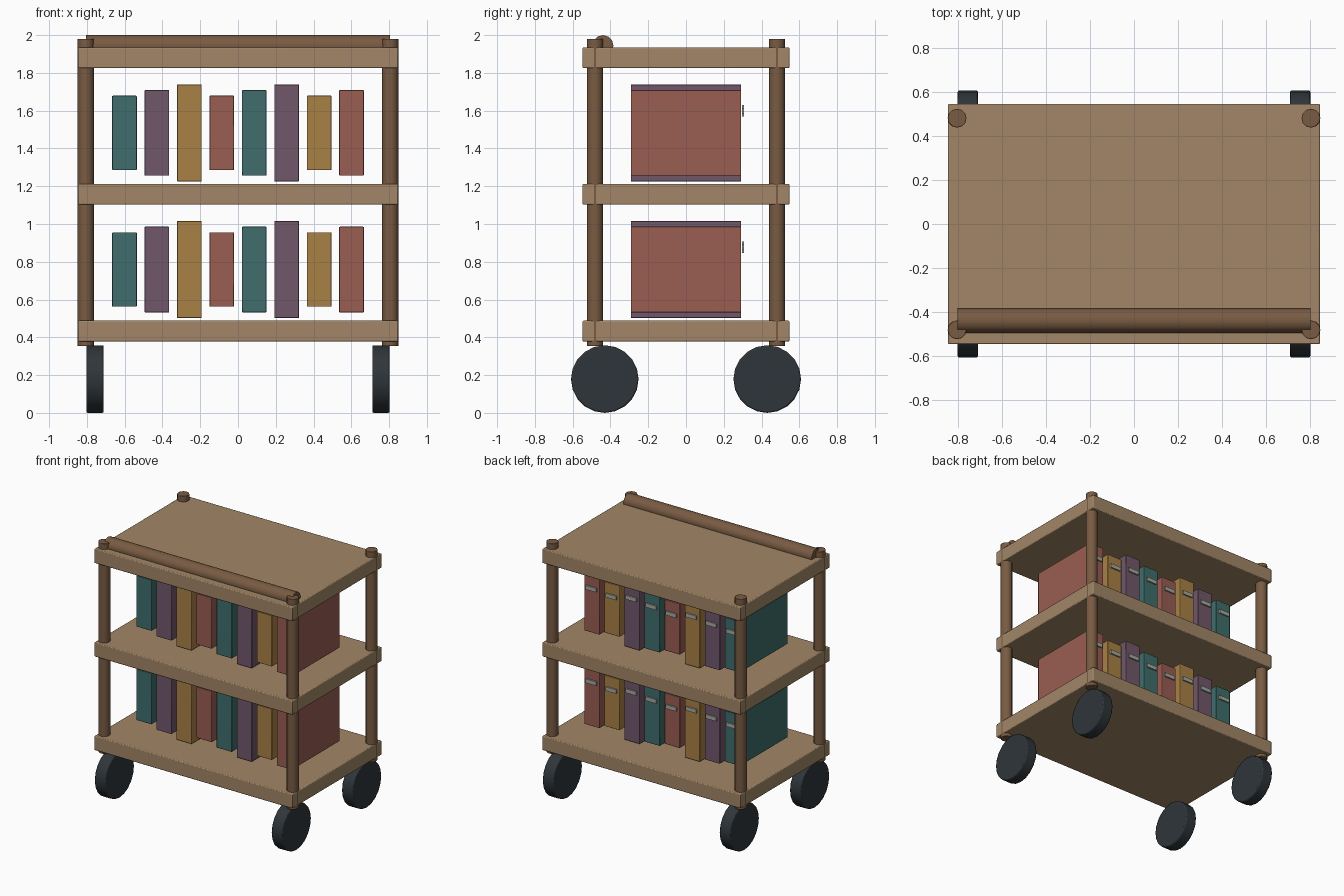
import bpy
from math import pi

if "Cube" in bpy.data.objects:
    bpy.data.objects.remove(bpy.data.objects["Cube"])


def mat(name, r, g, b):
    m = bpy.data.materials.new(name)
    m.diffuse_color = (r, g, b, 1)
    m.use_nodes = True
    m.node_tree.nodes["Principled BSDF"].inputs["Base Color"].default_value = m.diffuse_color
    return m


SHELF = mat("light_wood", 0.36, 0.24, 0.135)
POST = mat("dark_wood", 0.19, 0.105, 0.055)
RUBBER = mat("rubber", 0.028, 0.036, 0.042)
LABEL = mat("label_grey", 0.4, 0.4, 0.36)
COVERS = [mat("teal", 0.05, 0.155, 0.15), mat("purple", 0.165, 0.095, 0.145),
          mat("ochre", 0.4, 0.22, 0.06), mat("red", 0.32, 0.11, 0.085)]


def finish(o, name, m, bevel):
    o.name = name
    o.data.materials.append(m)
    bpy.ops.object.transform_apply(location=False, rotation=True, scale=True)
    if bevel:
        b = o.modifiers.new("bevel", 'BEVEL')
        b.width = bevel
        b.segments = 2
        b.limit_method = 'ANGLE'
        b.angle_limit = 0.8
    bpy.ops.object.shade_smooth_by_angle(angle=0.6)
    return o


def box(name, loc, size, m, bevel=0.0):
    bpy.ops.mesh.primitive_cube_add(size=1, location=loc)
    o = bpy.context.object
    o.scale = size
    return finish(o, name, m, bevel)


def cyl(name, loc, r, depth, m, sides, along_x=False, bevel=0.0):
    rot = (0, pi / 2, 0) if along_x else (0, 0, 0)
    bpy.ops.mesh.primitive_cylinder_add(vertices=sides, radius=r, depth=depth,
                                        location=loc, rotation=rot)
    return finish(bpy.context.object, name, m, bevel)


# three shelves
for name, z in (("bottom", 0.433), ("middle", 1.157), ("top", 1.88)):
    box(name + "_shelf", (0, 0, z), (1.695, 1.095, 0.11), SHELF, 0.006)

# corner posts and wheels
for sx, xn in ((-1, "left"), (1, "right")):
    for sy, yn in ((-1, "front"), (1, "back")):
        cyl(f"{yn}_{xn}_post", (sx * 0.806, sy * 0.482, 1.167), 0.043, 1.627,
            POST, 12, bevel=0.003)
        cyl(f"{yn}_{xn}_wheel", (sx * 0.757, sy * 0.43, 0.179), 0.179, 0.092,
            RUBBER, 20, along_x=True, bevel=0.008)

# push handle along the front of the top shelf
cyl("handle", (0, -0.44, 1.944), 0.056, 1.61, POST, 12, along_x=True)

# two rows of books, each with a label strip on the back
for row, zc in (("lower", 0.759), ("upper", 1.482)):
    for i in range(8):
        x = -0.601 + i * 0.1717
        h = (0.394, 0.453, 0.513)[i % 3]
        box(f"{row}_book_{i + 1}", (x, 0, zc), (0.13, 0.584, h), COVERS[i % 4], 0.003)
        box(f"{row}_book_label_{i + 1}", (x, 0.302, zc + h * 0.26),
            (0.09, 0.012, 0.03), LABEL)
